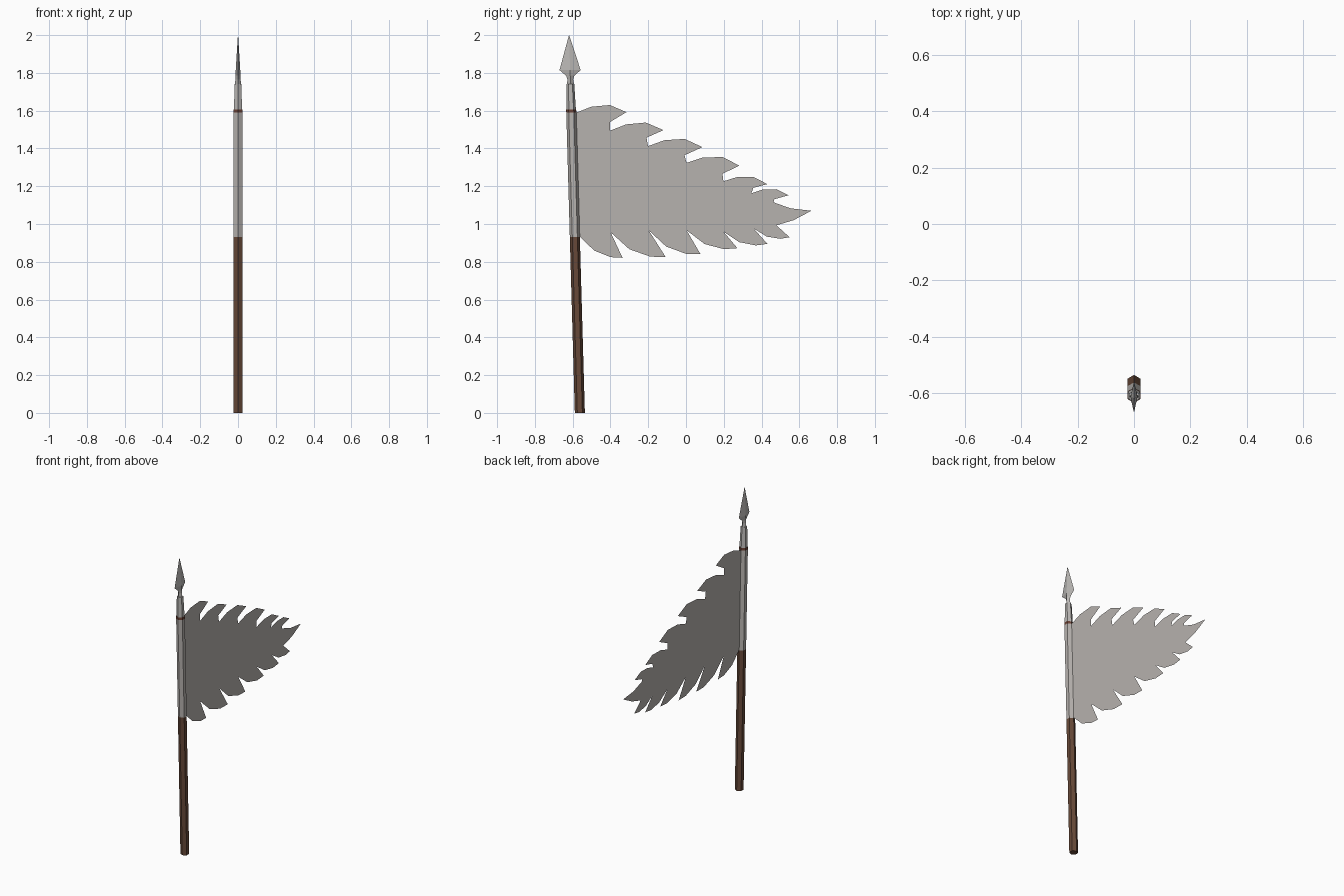
import bpy, math
from mathutils import Vector

if "Cube" in bpy.data.objects:
    bpy.data.objects.remove(bpy.data.objects["Cube"])


def material(name, rgb):
    m = bpy.data.materials.new(name)
    m.diffuse_color = (*rgb, 1)
    m.use_nodes = True
    m.node_tree.nodes["Principled BSDF"].inputs["Base Color"].default_value = m.diffuse_color
    return m


WOOD = material("brown wood", (0.135, 0.066, 0.040))
BINDING = material("red brown binding", (0.15, 0.055, 0.036))
CLOTH = material("grey cloth", (0.47, 0.445, 0.425))
METAL = material("pale metal", (0.49, 0.475, 0.46))


def add_object(name, verts, faces, mat):
    me = bpy.data.meshes.new(name)
    me.from_pydata(verts, [], faces)
    me.materials.append(mat)
    me.update()
    ob = bpy.data.objects.new(name, me)
    bpy.context.collection.objects.link(ob)
    return ob


def axis_y(z):
    """The staff leans slightly backwards along this line."""
    return -0.562 - 0.0285 * z


def loft(name, rings, sides, mat):
    """Skin rings of (z, x radius, y radius) along the leaning axis."""
    verts, faces = [], []
    for z, rx, ry in rings:
        for i in range(sides):
            a = math.pi / 2 + math.tau * i / sides
            verts.append((rx * math.cos(a), axis_y(z) + ry * math.sin(a), z))
    for k in range(len(rings) - 1):
        for i in range(sides):
            j = (i + 1) % sides
            a, b = k * sides, (k + 1) * sides
            faces.append((a + i, a + j, b + j, b + i))
    faces.append(tuple(reversed(range(sides))))
    faces.append(tuple(range(len(verts) - sides, len(verts))))
    return add_object(name, verts, faces, mat)


# Six-sided staff, cloth sleeve, binding and metal socket
R = 0.0266
loft("staff", [(0, R, R), (0.93, R, R)], 6, WOOD)
loft("flag_sleeve", [(0.93, R, R), (1.59, R, R)], 6, CLOTH)
loft("binding_ring", [(1.59, R, R), (1.607, R, R)], 6, BINDING)
loft("spear_socket", [(1.607, 0.025, 0.025), (1.74, 0.02, 0.02)], 6, METAL)

# Diamond-section spear head
loft("spear_head", [(1.738, 0.016, 0.019), (1.765, 0.014, 0.015),
                    (1.785, 0.013, 0.022), (1.815, 0.012, 0.056),
                    (2.0, 0.0005, 0.0005)], 4, METAL)


def tooth(root, tip, bulges):
    """Curved back of one ragged tooth, from root to tip."""
    r, t = Vector(root), Vector(tip)
    d = t - r
    n = Vector((-d.y, d.x))
    return [r] + [r + d * f + n * b for f, b in bulges] + [t]


# Ragged flag outline in (y, z): root, tip and underside of each tooth
upper = [((-.58, 1.59), (-.315, 1.592), (-.402, 1.54)),
         ((-.402, 1.494), (-.119, 1.497), (-.209, 1.457)),
         ((-.201, 1.412), (.087, 1.407), (-.008, 1.364)),
         ((.003, 1.324), (.283, 1.309), (.193, 1.266)),
         ((.198, 1.226), (.431, 1.211), (.357, 1.192)),
         ((.346, 1.163), (.542, 1.152), (.468, 1.131))]
lower = [((.357, .977), (.548, .93)), ((.198, .96), (.431, .895)),
         ((.003, .967), (.272, .872)), ((-.198, .967), (.077, .84)),
         ((-.399, .956), (-.108, .826)), ((-.563, .935), (-.336, .821))]

outline = [(axis_y(1.585), 1.585)]
for root, tip, under in upper:
    outline += tooth(root, tip, [(.3, .115), (.67, .145)]) + [under]
outline += [(.463, 1.115), (.553, 1.083), (.664, 1.07), (.569, 1.02), (.479, .993)]
for root, tip in lower:
    outline += reversed(tooth(root, tip, [(.4, -.13), (.77, -.1)]))
outline.append((axis_y(.935), .935))

# One flat sheet, wound so that it faces +x
add_object("ragged_flag", [(0, p[0], p[1]) for p in outline],
           [tuple(reversed(range(len(outline))))], CLOTH)
